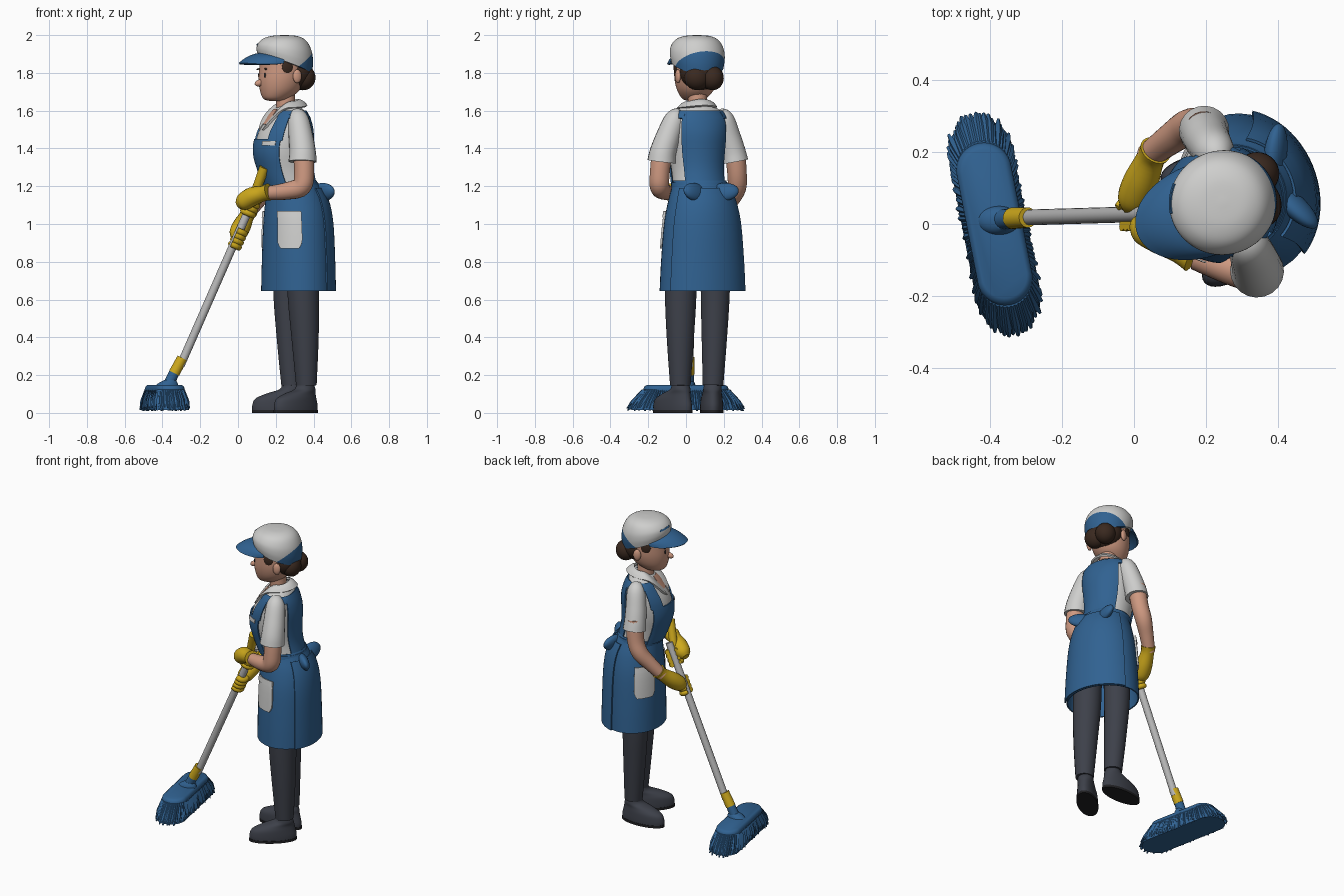
import bpy, bmesh, math, random
from mathutils import Matrix, Vector

if "Cube" in bpy.data.objects:
    bpy.data.objects.remove(bpy.data.objects["Cube"])

random.seed(4)
rad = math.radians


def mat(name, r, g, b):
    m = bpy.data.materials.new(name)
    m.diffuse_color = (r, g, b, 1)
    m.use_nodes = True
    m.node_tree.nodes["Principled BSDF"].inputs["Base Color"].default_value = m.diffuse_color
    return m


BLUE = mat("apron blue", .03, .122, .285)
WHITE = mat("shirt white", .62, .62, .61)
SKIN = mat("skin", .62, .32, .22)
YELLOW = mat("glove yellow", .62, .40, .012)
DARK = mat("trouser grey", .047, .052, .068)
HAIR = mat("hair brown", .042, .022, .014)
METAL = mat("pole grey", .48, .48, .48)
BLACK = mat("black", .015, .015, .017)

# body frame: faces -x, then turned 20 degrees about its own axis
BODY = Matrix.Translation((.29, .075, 0)) @ Matrix.Rotation(rad(20), 4, 'Z')
WORLD = Matrix()


def cat(pts, k=4):
    """Smooth a list of tuples with a Catmull-Rom spline."""
    out, n = [], len(pts)
    for i in range(n - 1):
        q = [pts[max(i - 1, 0)], pts[i], pts[i + 1], pts[min(i + 2, n - 1)]]
        for j in range(k):
            t = j / k
            out.append(tuple(.5 * (2 * b + (c - a) * t + (2 * a - 5 * b + 4 * c - d) * t * t
                                   + (3 * b - a - 3 * c + d) * t ** 3) for a, b, c, d in zip(*q)))
    return out + [tuple(pts[-1])]


def finish(name, bm, m, M):
    bmesh.ops.recalc_face_normals(bm, faces=bm.faces[:])
    bm.transform(M)
    me = bpy.data.meshes.new(name)
    bm.to_mesh(me)
    bm.free()
    me.materials.append(m)
    ob = bpy.data.objects.new(name, me)
    bpy.context.collection.objects.link(ob)
    return ob


def skin(name, rings, m, M=WORLD, closed=True, caps=True, thick=0, cut=None):
    bm = bmesh.new()
    vs = [[bm.verts.new(p) for p in r] for r in rings]
    n = len(rings[0])
    for a, b in zip(vs, vs[1:]):
        for i in range(n if closed else n - 1):
            j = (i + 1) % n
            bm.faces.new((a[i], a[j], b[j], b[i]))
    if closed and caps:
        bm.faces.new(vs[0])
        bm.faces.new(vs[-1])
    if thick:
        bmesh.ops.recalc_face_normals(bm, faces=bm.faces[:])
        bmesh.ops.solidify(bm, geom=bm.faces[:], thickness=thick)
    if cut:
        bmesh.ops.bisect_plane(bm, geom=bm.verts[:] + bm.edges[:] + bm.faces[:], plane_co=cut[0], plane_no=cut[1])
        for f in bm.faces:
            f.material_index = int((f.calc_center_median() - cut[0]).dot(cut[1]) > 0)
    return finish(name, bm, m, M)


def arc(c, a0=0, a1=360, n=40, off=0, shear=0):
    """Elliptical ring (centre x, rx, ry, z); angle 0 is the front."""
    k = n if a1 - a0 >= 360 else n - 1
    out = []
    for i in range(n):
        a = rad(a0 + (a1 - a0) * i / k)
        dx = -(c[1] + off) * math.cos(a)
        out.append((c[0] + dx, (c[2] + off) * math.sin(a), c[3] + shear * dx))
    return out


def loft(name, prof, m, M=BODY, k=4, **kw):
    return skin(name, [arc(c) for c in cat(prof, k)], m, M, **kw)


def sector(name, prof, z0, z1, a0, a1, off, m, thick=.008, narrow=0):
    """Curved panel lying on a lofted body; narrow rounds its lower corners."""
    prof, rings = sorted(cat(prof), key=lambda c: c[3]), []
    for i in range(13):
        z = z0 + (z1 - z0) * i / 12
        d = narrow * max(0, 1 - i / 3) ** 2
        for p, q in zip(prof, prof[1:]):
            if p[3] <= z <= q[3] + 1e-6:
                t = (z - p[3]) / max(q[3] - p[3], 1e-6)
                rings.append(arc([u + (v - u) * t for u, v in zip(p, q)], a0 + d, a1 - d, 24, off))
                break
    return skin(name, rings, m, BODY, closed=False, thick=thick)


def tube(name, pts, m, n=20, k=5, M=WORLD):
    """Round tube through (x, y, z, radius) points."""
    pts = cat(pts, k)
    ps = [Vector(p[:3]) for p in pts]
    rings, prev, u = [], None, None
    for i, p in enumerate(ps):
        t = (ps[min(i + 1, len(ps) - 1)] - ps[max(i - 1, 0)]).normalized()
        u = t.orthogonal().normalized() if prev is None else prev.rotation_difference(t) @ u
        prev, w = t, t.cross(u)
        rings.append([p + (u * math.cos(a) + w * math.sin(a)) * pts[i][3]
                      for a in (2 * math.pi * j / n for j in range(n))])
    return skin(name, rings, m, M)


def blob(name, loc, size, m, M=WORLD, rot=(0, 0, 0)):
    bm = bmesh.new()
    bmesh.ops.create_uvsphere(bm, u_segments=28, v_segments=16, radius=1)
    R = Matrix.Rotation(rot[2], 4, 'Z') @ Matrix.Rotation(rot[1], 4, 'Y') @ Matrix.Rotation(rot[0], 4, 'X')
    return finish(name, bm, m, M @ Matrix.Translation(loc) @ R @ Matrix.Diagonal((*size, 1)))


# ---- legs and shoes
tube("left_leg", [(.338, -.025, .95, .085), (.345, -.028, .65, .085), (.355, -.03, .4, .073), (.362, -.03, .145, .055)], DARK)
tube("right_leg", [(.27, .155, .95, .08), (.264, .155, .65, .078), (.272, .15, .4, .068), (.284, .143, .145, .055)], DARK)
shoe = [(-.06, .142, .06, .015), (-.06, .142, .06, .04), (-.056, .13, .057, .075),
        (-.03, .098, .051, .102), (.003, .06, .049, .125), (.003, .046, .044, .155)]
for side, x, y, turn in (("left", .352, -.032, 40), ("right", .277, .14, 4)):
    F = Matrix.Translation((x, y, 0)) @ Matrix.Rotation(rad(turn), 4, 'Z')
    loft(side + "_shoe", shoe, DARK, F)
    loft(side + "_sole", [(-.06, .144, .062, .0), (-.06, .144, .062, .016)], BLACK, F, k=1)

# ---- torso, apron skirt and bib
torso = [(-.005, .13, .14, 1.17), (-.04, .137, .138, 1.28), (-.055, .148, .15, 1.38), (-.045, .14, .158, 1.48),
         (-.03, .105, .15, 1.56), (-.025, .075, .115, 1.605), (-.025, .05, .06, 1.63)]
skirt = [(.026, .187, .228, .645), (.026, .184, .22, .8), (.025, .177, .203, 1.0), (.019, .162, .178, 1.12),
         (.002, .14, .15, 1.2), (-.01, .134, .143, 1.23)]
loft("shirt_body", torso, WHITE)
loft("apron_skirt", skirt, BLUE, caps=False, thick=.008)
sector("apron_back_flap", skirt, .645, 1.19, 118, 242, .012, BLUE)
loft("waist_band", [(0, .146, .153, 1.185), (-.012, .145, .15, 1.22)], BLUE, k=1)
sector("apron_bib", torso, 1.2, 1.45, -62, 62, .012, BLUE)
sector("apron_back", torso, 1.2, 1.6, 132, 228, .012, BLUE)
sector("neck_opening", torso, 1.53, 1.61, -14, 14, .004, SKIN)
for s, side in ((-1, "left"), (1, "right")):
    lo, hi = sorted((s * 36, s * 66))
    sector(side + "_strap", torso, 1.44, 1.6, lo, hi, .012, BLUE)
    lo, hi = sorted((s * 50, s * 136))
    sector(side + "_shoulder_strap", torso, 1.56, 1.6, lo, hi, .0115, BLUE)
    lo, hi = sorted((s * 34, s * 75))
    sector(side + "_pocket", skirt, .87, 1.065, lo, hi, .01, WHITE, .01, narrow=6)
    sector(side + "_pocket_hem", skirt, 1.035, 1.07, lo, hi, .014, WHITE)
    # scalloped bow draped over the back of the waist
    blob(side + "_bow_lobe", (.138, s * .077, 1.168), (.03, .086, .05), BLUE, BODY, (s * .12, -.3, -s * .5))
sector("name_tag", torso, 1.415, 1.44, -54, -26, .019, WHITE, .004)

# ---- collar (dips at the front) and neck
rows = []
for t in (0, .25, .5, .75, 1):
    row = []
    for i in range(49):
        a = rad(14 + 332 * i / 48)
        c = math.cos(a)
        drop = -(.05 + .075 * t) * c * c if c > 0 else .012 * c * c
        row.append((-.032 - .022 * t - (.06 + .072 * t) * c, (.06 + .046 * t) * math.sin(a), 1.65 - .033 * t * t + drop))
    rows.append(row)
skin("collar", rows, WHITE, BODY, closed=False, thick=.012)
tube("neck", [(-.03, 0, 1.55, .058), (-.04, 0, 1.63, .051), (-.043, 0, 1.74, .052)], SKIN, M=BODY)

# ---- head
loft("head", [(-.1, .03, .03, 1.652), (-.095, .068, .062, 1.664), (-.075, .104, .094, 1.705), (-.064, .122, .112, 1.76),
              (-.06, .122, .117, 1.82), (-.06, .117, .113, 1.88), (-.06, .09, .09, 1.94)], SKIN)
blob("nose", (-.184, 0, 1.748), (.031, .017, .018), SKIN, BODY, (0, -.3, 0))
blob("mouth", (-.167, 0, 1.697), (.008, .02, .003), HAIR, BODY)
for s, side in ((-1, "left"), (1, "right")):
    blob(side + "_eye", (-.172, s * .045, 1.787), (.007, .008, .013), BLACK, BODY, (0, 0, s * .4))
    blob(side + "_brow", (-.17, s * .05, 1.822), (.008, .022, .004), HAIR, BODY, (-s * .2, 0, s * .4))
    blob(side + "_ear", (-.018, s * .119, 1.782), (.024, .014, .036), SKIN, BODY)
    blob(side + "_side_hair", (-.068, s * .107, 1.83), (.034, .014, .04), HAIR, BODY)
blob("back_hair", (.01, 0, 1.805), (.093, .114, .098), HAIR, BODY)
blob("nape_hair", (.05, -.035, 1.775), (.06, .07, .066), HAIR, BODY)
blob("hair_bun", (.342, .14, 1.772), (.062, .06, .064), HAIR)

# ---- cap: tilted dome with a blue back panel, plain front bar and a curved peak
CX, TILT = -.045, -.36
dome = cat([(CX, .144, .138, 1.845), (CX, .15, .145, 1.89), (CX, .143, .139, 1.935), (CX, .115, .113, 1.975),
            (CX, .07, .068, 1.995), (CX, .008, .008, 2.0)], 6)


def tilt(c):
    return TILT * max(0, (2 - c[3]) / .155)


cap = skin("cap_crown", [arc(c, n=72, shear=tilt(c)) for c in dome], WHITE, BODY,
           cut=(Vector((CX, 0, 1.815)), Vector((.7, 0, -1)).normalized()))
cap.data.materials.append(BLUE)
skin("cap_front_bar", [arc(c, 8, 42, 16, .004, tilt(c)) for c in dome[10:13]], BLUE, BODY, closed=False, thick=.004)
rows = []
for j in range(6):
    t, row = j / 5, []
    for i in range(33):
        a = rad(-70 + 140 * i / 32)
        c = math.cos(a)
        e = max(0, (c - .34) / .66) ** .6
        row.append((CX - .144 * c - .11 * t * e, (.139 + .01 * t * e) * math.sin(a),
                    1.852 + .053 * c - (.04 * t * t + .012 * t) * (.35 + .65 * e)))
    rows.append(row)
skin("cap_peak", rows, BLUE, BODY, closed=False, thick=.01)

# ---- arms, sleeves and gloves
tube("left_sleeve", [(.305, -.03, 1.59, .03), (.318, -.058, 1.555, .055), (.333, -.095, 1.46, .065), (.342, -.122, 1.38, .07),
                     (.342, -.13, 1.33, .075)], WHITE)
tube("right_sleeve", [(.24, .175, 1.59, .03), (.225, .2, 1.555, .054), (.207, .228, 1.46, .062), (.197, .25, 1.38, .066),
                      (.195, .26, 1.33, .07)], WHITE)
tube("left_arm", [(.342, -.125, 1.4, .055), (.35, -.138, 1.28, .053), (.337, -.14, 1.2, .052),
                  (.26, -.12, 1.175, .046), (.17, -.09, 1.165, .037)], SKIN)
tube("right_arm", [(.195, .258, 1.4, .055), (.18, .27, 1.27, .052), (.15, .268, 1.19, .05),
                   (.1, .235, 1.12, .043), (.04, .19, 1.04, .036)], SKIN)
tube("left_glove", [(.165, -.09, 1.17, .046), (.13, -.07, 1.16, .041), (.075, -.035, 1.145, .05),
                    (.025, -.01, 1.115, .045), (.0, .0, 1.1, .022)], YELLOW)
tube("right_glove", [(.06, .205, 1.068, .045), (.045, .18, 1.04, .04), (.02, .12, .99, .049),
                     (-.0, .07, .95, .046), (-.008, .04, .925, .024)], YELLOW)

# ---- broom pole and fingers wrapped round it
A, B = Vector((-.305, .018, .25)), Vector((.103, .03, 1.18))
D = (B - A).normalized()
U = D.cross(Vector((0, 1, 0))).normalized()
W = D.cross(U)
tube("pole", [(*A, .022), (*B, .022)], METAL)
tube("pole_grip", [(.085, .005, 1.15, .024), (.14, -.035, 1.3, .027)], YELLOW)
tube("ferrule", [(-.338, .016, .21, .03), (-.295, .018, .29, .028)], YELLOW)
for side, z, start, sweep in (("left", 1.095, 250, -250), ("right", .925, 70, 250)):
    for i in range(4):
        c = A + D * ((z - .25) / D.z + (i - 1.5) * .026)
        path = []
        for q in range(7):
            a = rad(start + sweep * q / 6)
            path.append((*(c + (U * math.cos(a) + W * math.sin(a)) * .031), .017 if q < 6 else .01))
        tube(side + "_finger", path, YELLOW, n=12, k=3)

# ---- broom head
HEAD = Matrix.Translation((-.388, 0, 0)) @ Matrix.Rotation(rad(11), 4, 'Z')


def stadium(h, r, z, n=48):
    out = []
    for i in range(n):
        a = 2 * math.pi * (i + .5) / n
        y = math.sin(a)
        out.append((r * math.cos(a), r * y + math.copysign(h, y), z))
    return out


skin("broom_block", [stadium(.15, .075, .1), stadium(.152, .077, .125), stadium(.15, .073, .14), stadium(.147, .062, .148)], BLUE, HEAD)
skin("bristle_core", [stadium(.155, .068, .12), stadium(.19, .084, .07), stadium(.205, .09, .015)], BLUE, HEAD)
loft("socket_base", [(0, .062, .042, .14), (.008, .05, .036, .158), (.02, .028, .026, .175)], BLUE, Matrix.Translation((-.378, .01, 0)))
tube("broom_socket", [(-.372, .012, .14, .03), (-.333, .016, .222, .027)], BLUE)
bm = bmesh.new()
N, R, H = 100, .075, .16
for k in range(N):
    # walk round the stadium: straight, end, straight, end
    d = k / N * (4 * H + 2 * math.pi * R)
    flip = d >= 2 * H + math.pi * R
    d -= (2 * H + math.pi * R) * flip
    a = max(0, (d - 2 * H) / R)
    nrm = Vector((math.cos(a), math.sin(a), 0))
    p = nrm * .07 + Vector((0, min(d, 2 * H) - H, 0))
    if flip:
        nrm, p = -nrm, -p
    out = nrm * random.uniform(.014, .024) + Vector((0, p.y * .25 + nrm.y * .008, 0))
    tan = Vector((-nrm.y, nrm.x, 0))
    top, mid = p + Vector((0, 0, .125)), p + out * .65 + Vector((0, 0, .065))
    tip = p + out + Vector((random.uniform(-.003, .003), 0, random.uniform(.01, .03)))
    rings = [[bm.verts.new(c + o * w) for o in (tan, nrm * .7, -tan, -nrm)] for c, w in ((top, .008), (mid, .012), (tip, .005))]
    for r, q in zip(rings, rings[1:]):
        for i in range(4):
            bm.faces.new((r[i], r[(i + 1) % 4], q[(i + 1) % 4], q[i]))
    bm.faces.new(rings[0])
    bm.faces.new(rings[-1])
finish("bristles", bm, BLUE, HEAD)

# ---- smooth shading with sharp edges kept
for ob in bpy.context.collection.objects:
    ob.select_set(True)
    bpy.context.view_layer.objects.active = ob
bpy.ops.object.shade_smooth_by_angle(angle=rad(40))
